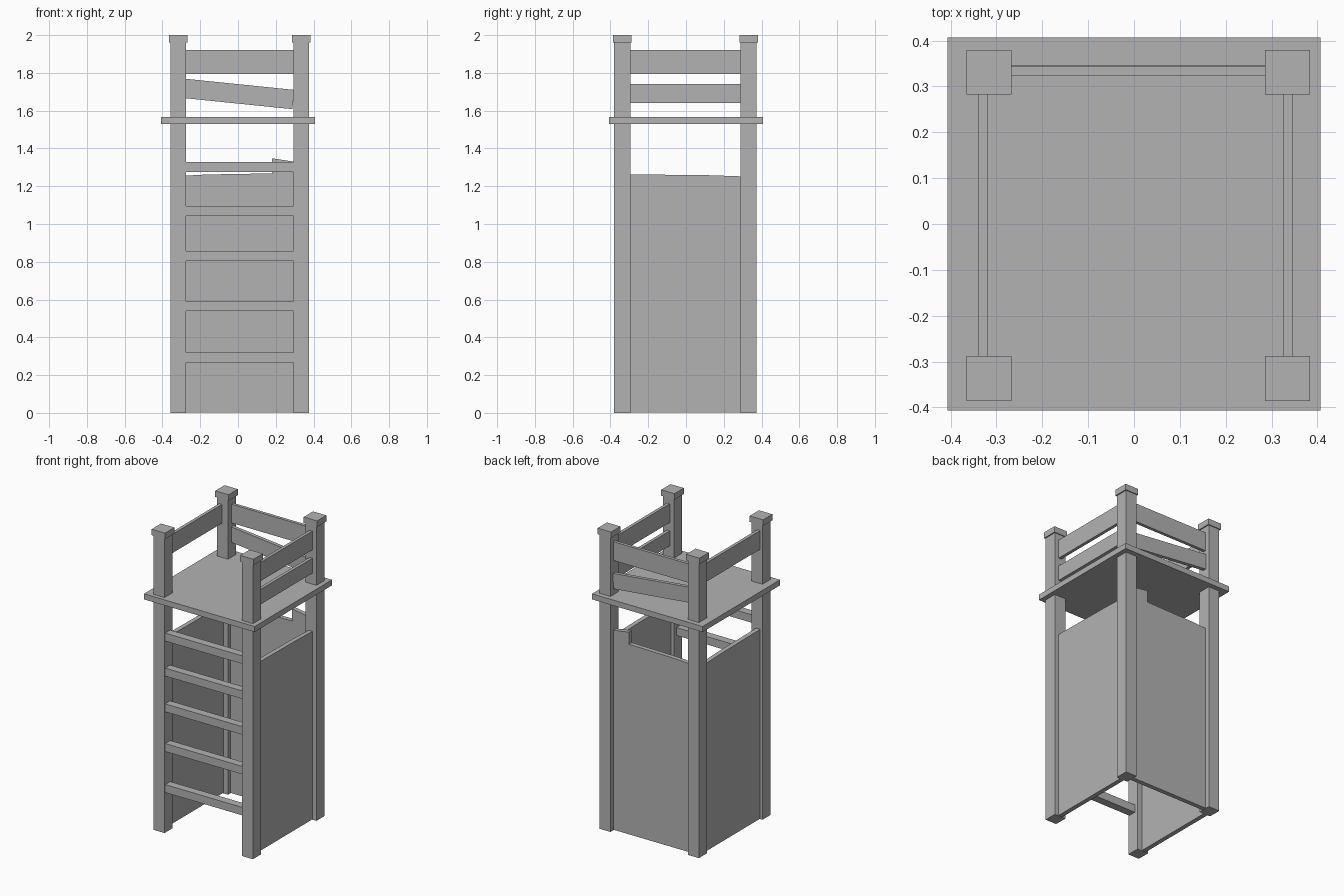
import bpy
import bmesh

old = bpy.data.objects.get("Cube")
if old:
    bpy.data.objects.remove(old)

grey = bpy.data.materials.new("plain grey")
grey.use_nodes = True
colour = (0.45, 0.45, 0.45, 1)
grey.diffuse_color = colour
grey.node_tree.nodes["Principled BSDF"].inputs["Base Color"].default_value = colour


def board(name, outline, axis, low, high):
    """Extrude an (across, height) outline along x or y between low and high."""
    bm = bmesh.new()

    def ring(depth):
        return [bm.verts.new((depth, a, z) if axis == "x" else (a, depth, z))
                for a, z in outline]

    start, end = ring(low), ring(high)
    bm.faces.new(start)
    bm.faces.new(end)
    for i in range(len(outline)):
        j = (i + 1) % len(outline)
        bm.faces.new((start[i], start[j], end[j], end[i]))
    bmesh.ops.recalc_face_normals(bm, faces=bm.faces)
    mesh = bpy.data.meshes.new(name)
    bm.to_mesh(mesh)
    bm.free()
    mesh.materials.append(grey)
    obj = bpy.data.objects.new(name, mesh)
    bpy.context.collection.objects.link(obj)
    return obj


def box(name, x, y, z):
    outline = [(x[0], z[0]), (x[1], z[0]), (x[1], z[1]), (x[0], z[1])]
    return board(name, outline, "y", *y)


# Corner posts with wider caps
POST, CAP = 0.041, 0.049
for side, px in (("right", -0.316), ("left", 0.335)):
    for end, py in (("front", -0.337), ("back", 0.331)):
        box(f"{end}_{side}_post", (px - POST, px + POST), (py - POST - 0.002, py + POST + 0.002), (0, 1.97))
        box(f"{end}_{side}_cap", (px - CAP, px + CAP), (py - CAP, py + CAP), (1.96, 2))

# Platform
box("platform", (-0.407, 0.407), (-0.407, 0.407), (1.53, 1.567))

# Ladder rungs between the front posts
for i, z in enumerate((0.267, 0.54, 0.804, 1.042, 1.275)):
    box(f"ladder_rung_{i + 1}", (-0.29, 0.31), (-0.373, -0.32), (z, z + 0.053))

# Guard rails on three sides, the lower back one hanging askew
span = (-0.31, 0.3)
box("right_upper_rail", (-0.34, -0.319), span, (1.795, 1.92))
box("left_upper_rail", (0.325, 0.346), span, (1.795, 1.92))
box("left_lower_rail", (0.325, 0.346), span, (1.64, 1.74))
box("back_upper_rail", (-0.29, 0.31), (0.323, 0.344), (1.795, 1.92))
board("back_lower_rail", [(-0.29, 1.667), (0.288, 1.608), (0.298, 1.71), (-0.29, 1.77)],
      "y", 0.323, 0.347)

# Wall panels with slightly uneven tops
side_wall = [(-0.31, 0.003), (0.3, 0.003), (0.3, 1.252), (0.13, 1.258), (-0.31, 1.263)]
board("right_wall", side_wall, "x", -0.34, -0.31)
board("left_wall", side_wall, "x", 0.317, 0.347)
board("back_wall", [(-0.29, 0.003), (0.31, 0.003), (0.31, 1.328), (0.18, 1.348),
                    (0.18, 1.268), (-0.17, 1.262), (-0.29, 1.255)], "y", 0.313, 0.343)
